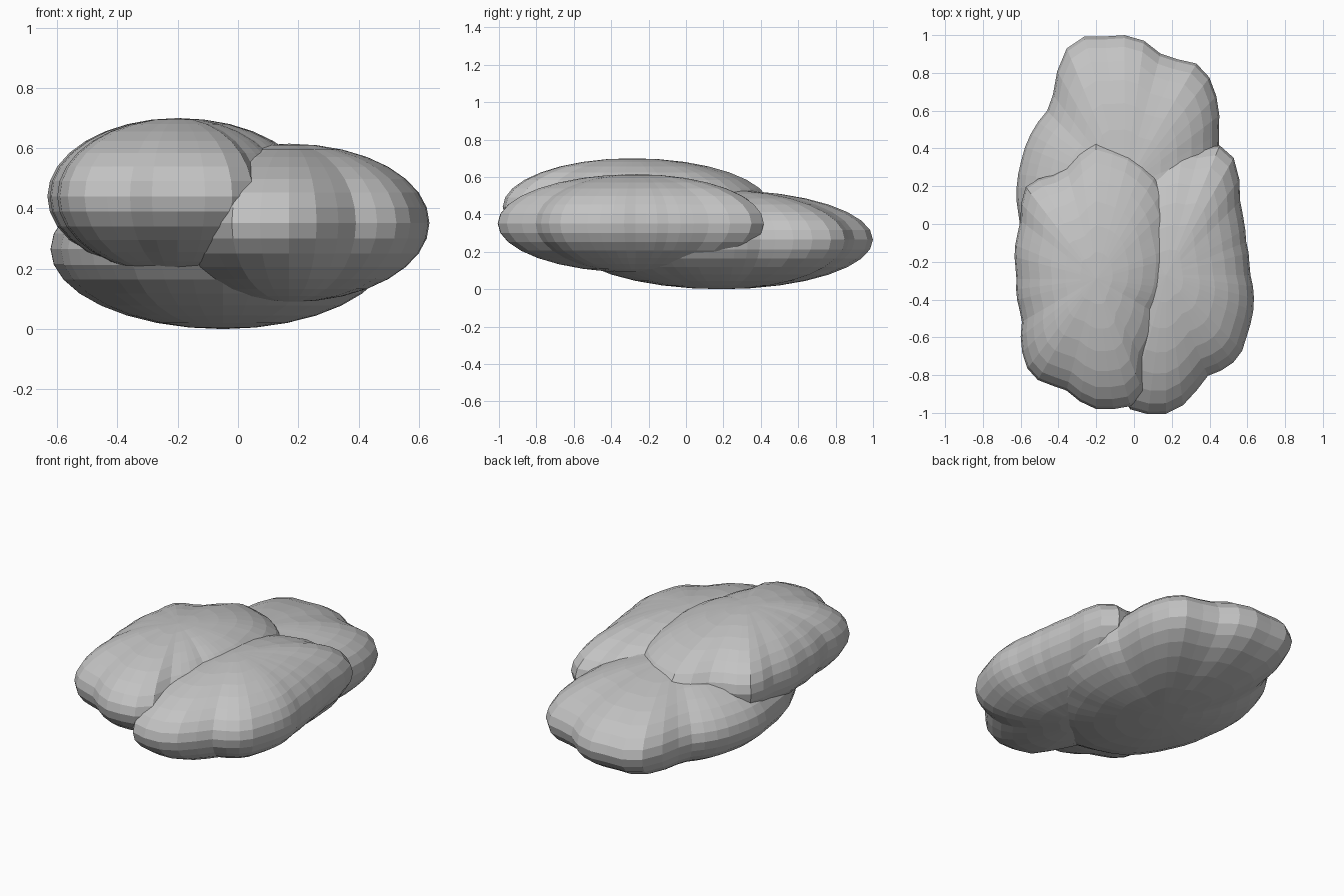
import bpy
import bmesh
import math

default_cube = bpy.data.objects.get("Cube")
if default_cube:
    bpy.data.objects.remove(default_cube, do_unlink=True)

SEGMENTS, RINGS = 48, 16

# Plain stone colour
stone = bpy.data.materials.new("stone grey")
stone.use_nodes = True
grey = (0.55, 0.55, 0.55, 1)
stone.diffuse_color = grey
stone.node_tree.nodes["Principled BSDF"].inputs["Base Color"].default_value = grey


def make_radius_lookup(outline, centre):
    """Return a function giving the outline's distance from the centre at any angle."""
    polar = sorted(
        (math.atan2(y - centre[1], x - centre[0]), math.hypot(x - centre[0], y - centre[1]))
        for x, y in outline
    )
    first, last = polar[0], polar[-1]
    polar = [(last[0] - math.tau, last[1])] + polar + [(first[0] + math.tau, first[1])]

    def radius(angle):
        for (start, r_start), (end, r_end) in zip(polar, polar[1:]):
            if start <= angle <= end:
                blend = (angle - start) / max(end - start, 1e-6)
                return r_start + (r_end - r_start) * blend
        return polar[0][1]

    return radius


def add_lobe(name, centre, half_height, outline):
    """Flattened faceted sphere whose girth follows a wavy outline."""
    radius = make_radius_lookup(outline, centre)
    bm = bmesh.new()
    bmesh.ops.create_uvsphere(bm, u_segments=SEGMENTS, v_segments=RINGS, radius=1)
    for vert in bm.verts:
        reach = radius(math.atan2(vert.co.y, vert.co.x))
        vert.co.x *= reach
        vert.co.y *= reach
        vert.co.z *= half_height
    mesh = bpy.data.meshes.new(name)
    bm.to_mesh(mesh)
    bm.free()
    mesh.materials.append(stone)
    lobe = bpy.data.objects.new(name, mesh)
    lobe.location = centre
    bpy.context.collection.objects.link(lobe)
    return lobe


# Highest lobe, on the model's right
add_lobe("right_lobe", (-0.2, -0.29, 0.44), 0.26, [
    (0.24, -0.25), (0.22, 0), (0.14, 0.25), (0, 0.38), (-0.1, 0.42), (-0.2, 0.45),
    (-0.29, 0.38), (-0.38, 0.27), (-0.53, 0.23), (-0.58, 0.19), (-0.6, 0),
    (-0.62, -0.27), (-0.59, -0.5), (-0.58, -0.73), (-0.54, -0.81), (-0.45, -0.85),
    (-0.37, -0.87), (-0.27, -0.95), (-0.2, -0.98), (-0.03, -0.97), (0.04, -0.93),
    (0.07, -0.75), (0.16, -0.5),
])

# Middle lobe, on the model's left
add_lobe("left_lobe", (0.17, -0.27, 0.352), 0.263, [
    (0.61, -0.25), (0.6, -0.58), (0.56, -0.7), (0.48, -0.77), (0.4, -0.79),
    (0.34, -0.87), (0.28, -0.94), (0.21, -1), (0, -1), (-0.05, -0.95),
    (-0.1, -0.85), (-0.2, -0.6), (-0.27, -0.3), (-0.22, 0), (-0.1, 0.25),
    (0.1, 0.37), (0.27, 0.42), (0.35, 0.4), (0.43, 0.43), (0.52, 0.37),
    (0.55, 0.28), (0.56, 0.1), (0.59, -0.08),
])

# Lowest lobe, at the back
add_lobe("back_lobe", (-0.05, 0.19, 0.265), 0.265, [
    (0.5, 0.15), (0.44, 0.42), (0.43, 0.7), (0.37, 0.83), (0.28, 0.87),
    (0.18, 0.87), (0.1, 0.93), (0.04, 0.98), (-0.04, 1), (-0.14, 0.99),
    (-0.22, 1), (-0.31, 0.98), (-0.38, 0.9), (-0.42, 0.72), (-0.44, 0.62),
    (-0.56, 0.45), (-0.6, 0.32), (-0.6, 0), (-0.52, -0.3), (-0.35, -0.55),
    (-0.05, -0.64), (0.25, -0.52), (0.44, -0.2),
])
